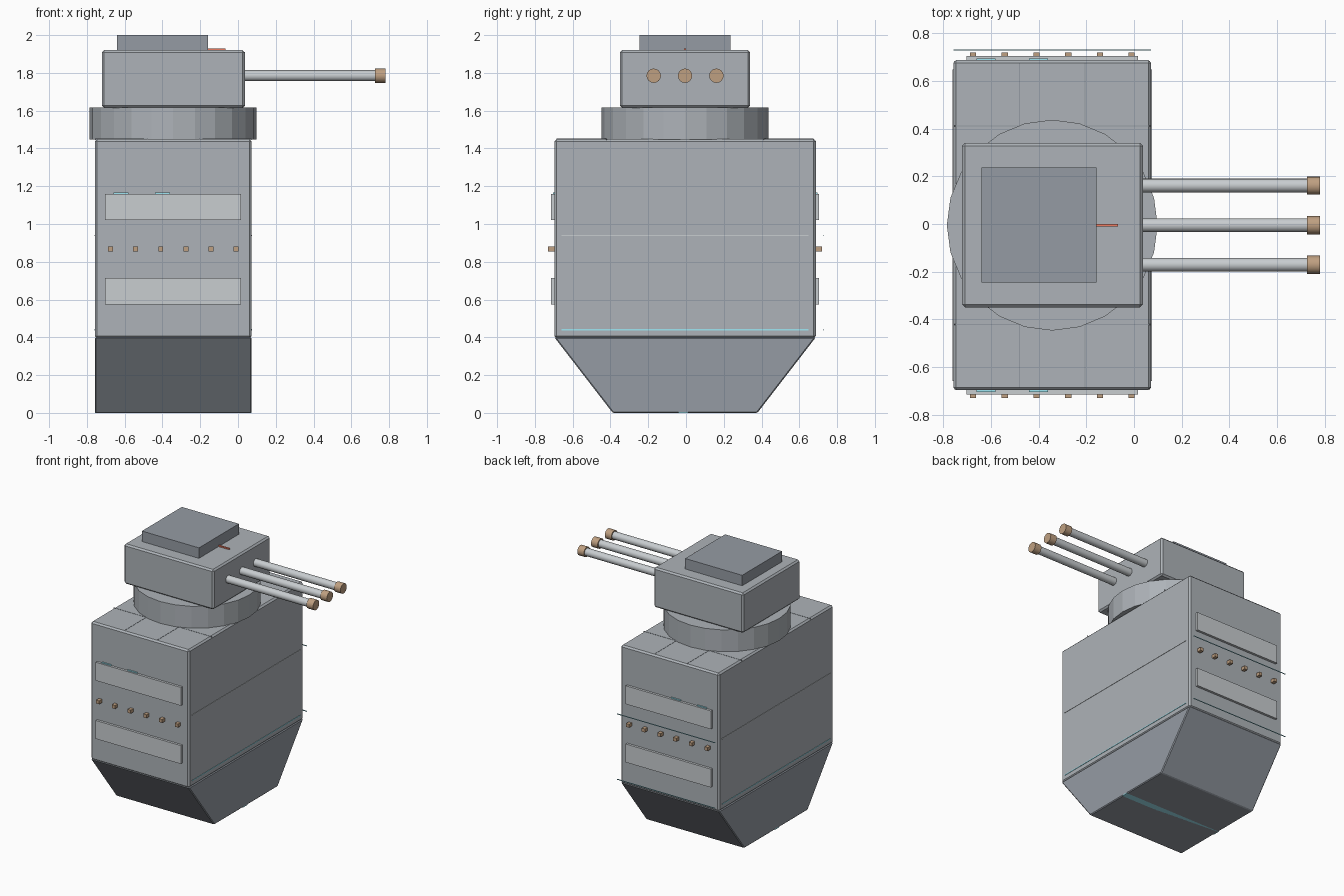
import bpy, bmesh, math

if "Cube" in bpy.data.objects:
    bpy.data.objects.remove(bpy.data.objects["Cube"])

CY = -0.005   # centre line of the body in y
CX = -0.343   # centre of body and turret in x


def material(name, rgb):
    m = bpy.data.materials.new(name)
    m.diffuse_color = (*rgb, 1)
    m.use_nodes = True
    m.node_tree.nodes["Principled BSDF"].inputs["Base Color"].default_value = m.diffuse_color
    return m


STEEL = material("steel", (0.42, 0.45, 0.48))
DARK = material("dark_steel", (0.30, 0.33, 0.37))
PALE = material("pale_steel", (0.58, 0.61, 0.63))
BRONZE = material("bronze", (0.52, 0.35, 0.22))
CYAN = material("cyan", (0.35, 0.8, 0.9))
RED = material("red", (0.85, 0.2, 0.12))


def finish(name, bm, mat, bevel=0):
    bmesh.ops.recalc_face_normals(bm, faces=bm.faces)
    me = bpy.data.meshes.new(name)
    bm.to_mesh(me)
    bm.free()
    me.materials.append(mat)
    ob = bpy.data.objects.new(name, me)
    bpy.context.collection.objects.link(ob)
    if bevel:
        mod = ob.modifiers.new("bevel", 'BEVEL')
        mod.width = bevel
        mod.segments = 1
    return ob


def box(name, x, y, z, mat, bevel=0):
    """Box from (min, max) ranges."""
    bm = bmesh.new()
    bmesh.ops.create_cube(bm, size=1)
    for v in bm.verts:
        v.co = [sum(r) / 2 + c * (r[1] - r[0]) for r, c in zip((x, y, z), v.co)]
    return finish(name, bm, mat, bevel)


def rod(name, x0, x1, y, z, r, sides, mat):
    """Cylinder along x."""
    bpy.ops.mesh.primitive_cylinder_add(vertices=sides, radius=r, depth=x1 - x0,
                                        location=((x0 + x1) / 2, y, z),
                                        rotation=(0, math.pi / 2, 0))
    ob = bpy.context.object
    ob.name = name
    ob.data.materials.append(mat)
    bpy.ops.object.shade_smooth_by_angle()


def mid(c, half):
    return (c - half, c + half)


X = (-0.758, 0.072)

# Tapered lower hull
bm = bmesh.new()
prof = [(-0.383, 0), (0.383, 0), (0.692, 0.4), (-0.692, 0.4)]
face = bm.faces.new([bm.verts.new((X[0], CY + y, z)) for y, z in prof])
ext = bmesh.ops.extrude_face_region(bm, geom=[face])
for v in ext["geom"]:
    if isinstance(v, bmesh.types.BMVert):
        v.co.x = X[1]
finish("lower_hull", bm, DARK, 0.006)

# Main body
box("body", X, mid(CY, 0.692), (0.395, 1.45), STEEL, 0.012)

# Seams on the deck
for x in (-0.481, -0.205):
    box("deck_seam_long", mid(x, 0.002), mid(CY, 0.68), (1.445, 1.4515), DARK)
for s in (-1, 1):
    box("deck_seam_cross", X, mid(CY + s * 0.416, 0.002), (1.445, 1.4515), DARK)

# Glow lines round the body, the rear ones standing off the surface
for z, mat in ((0.44, CYAN), (0.94, PALE)):
    for x in X:
        box("side_line", mid(x, 0.003), mid(CY, 0.653), mid(z, 0.003), mat)
    box("rear_line", X, (0.728, 0.731), mid(z, 0.003), CYAN)
box("keel_line", X, mid(-0.015, 0.025), (0, 0.008), CYAN)

# Armour panels, bolts and small lamps on both broad ends
for s in (-1, 1):
    def out(a, b):
        return tuple(sorted((CY + s * a, CY + s * b)))
    for z in (0.645, 1.09):
        box("armour_panel", (-0.703, 0.017), out(0.685, 0.71), mid(z, 0.07), PALE)
    for i in range(6):
        box("bolt", mid(-0.675 + i * 0.133, 0.013), out(0.69, 0.725), mid(0.868, 0.013), BRONZE)
    for x in (-0.62, -0.40):
        box("lamp", mid(x, 0.04), out(0.688, 0.70), (1.158, 1.168), CYAN)

# Turret ring
bpy.ops.mesh.primitive_cylinder_add(vertices=24, radius=0.442, depth=0.17,
                                    location=(CX, CY, 1.532))
ring = bpy.context.object
ring.name = "turret_ring"
ring.data.materials.append(STEEL)

# Turret, hatch and sight mark
box("turret", (-0.721, 0.037), mid(CY, 0.345), (1.615, 1.92), STEEL, 0.012)
box("hatch", (-0.64, -0.158), mid(CY, 0.241), (1.915, 2.0), DARK)
box("sight_mark", (-0.17, -0.067), mid(CY, 0.006), (1.915, 1.929), RED)

# Three guns with muzzle caps
for i in (-1, 0, 1):
    y = CY + i * 0.166
    rod("barrel", 0.0, 0.74, y, 1.785, 0.029, 16, PALE)
    rod("muzzle", 0.725, 0.78, y, 1.785, 0.038, 16, BRONZE)
